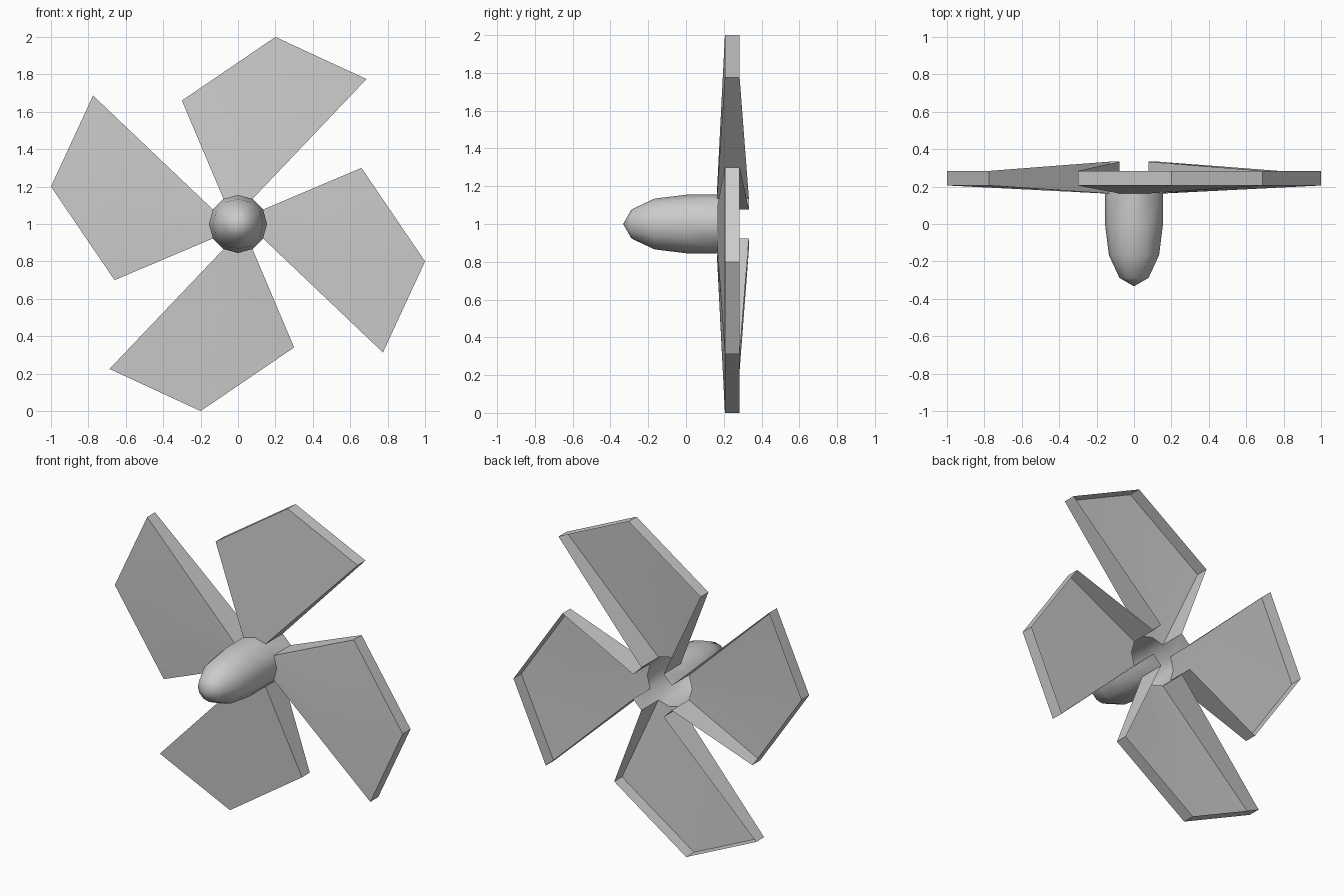
import bpy, bmesh, math
from mathutils import Matrix, Vector

if "Cube" in bpy.data.objects:
    bpy.data.objects.remove(bpy.data.objects["Cube"])

CENTRE = Vector((0, 0, 1))
FRONT_Y, BACK_Y, RADIUS = 0.163, 0.333, 0.155


def finish(bm, name):
    mesh = bpy.data.meshes.new(name)
    bm.to_mesh(mesh)
    bm.free()
    ob = bpy.data.objects.new(name, mesh)
    bpy.context.collection.objects.link(ob)
    bpy.ops.object.select_all(action='DESELECT')
    ob.select_set(True)
    bpy.context.view_layer.objects.active = ob
    bpy.ops.object.shade_smooth_by_angle(angle=math.radians(35))


def extrude_rim(bm, edges, depth):
    new = bmesh.ops.extrude_edge_only(bm, edges=edges)['geom']
    bmesh.ops.translate(bm, vec=(0, 0, -depth),
                        verts=[g for g in new if isinstance(g, bmesh.types.BMVert)])
    faces = [g for g in new if isinstance(g, bmesh.types.BMFace)]
    low = min(v.co.z for v in bm.verts)
    rim = [e for e in bm.edges if all(v.co.z < low + 0.001 for v in e.verts)]
    return faces, rim


# Hub: stretched half sphere nose with an open sleeve behind it
bm = bmesh.new()
bmesh.ops.create_uvsphere(bm, u_segments=12, v_segments=6, radius=1)
bmesh.ops.delete(bm, geom=[v for v in bm.verts if v.co.z < -0.01], context='VERTS')
bmesh.ops.scale(bm, vec=(RADIUS, RADIUS, 0.333), verts=bm.verts)
_, rim = extrude_rim(bm, [e for e in bm.edges if e.is_boundary], FRONT_Y)
# Rear ring: only the four panels between the blades remain
ring, _ = extrude_rim(bm, rim, BACK_Y - FRONT_Y)
blade_gaps = [f for f in ring
              if abs(abs(f.calc_center_median().x) - abs(f.calc_center_median().y)) > 0.01]
bmesh.ops.delete(bm, geom=blade_gaps, context='FACES')
bmesh.ops.recalc_face_normals(bm, faces=bm.faces)
bm.transform(Matrix.Translation(CENTRE) @ Matrix.Rotation(math.pi / 2, 4, 'X'))
finish(bm, "hub")

# Blade outline (x, z from the centre, front y, back y): deep root, thin tip
RX, RZ = RADIUS * math.sin(math.pi / 6), RADIUS * math.cos(math.pi / 6)
TIP = (0.206, 0.284)
ROOT = (FRONT_Y, BACK_Y)
OUTLINE = [(-RX, RZ, *ROOT), (0, RADIUS, *ROOT), (RX, RZ, *ROOT),
           (0.687, 0.775, *TIP), (0.2, 1.0, *TIP), (-0.3, 0.66, *TIP)]


def blade(index):
    bm = bmesh.new()
    front = [bm.verts.new((x, f, z)) for x, z, f, b in OUTLINE]
    for ids in ((0, 1, 4, 5), (1, 2, 3, 4)):
        bm.faces.new([front[i] for i in ids])
    # side walls; the back and the root stay open
    back = {i: bm.verts.new((OUTLINE[i][0], OUTLINE[i][3], OUTLINE[i][1]))
            for i in (2, 3, 4, 5, 0)}
    for i, j in ((2, 3), (3, 4), (4, 5), (5, 0)):
        bm.faces.new((front[j], front[i], back[i], back[j]))
    bmesh.ops.recalc_face_normals(bm, faces=bm.faces)
    bm.faces.ensure_lookup_table()
    if bm.faces[0].normal.y > 0:
        bmesh.ops.reverse_faces(bm, faces=bm.faces)
    bm.transform(Matrix.Translation(CENTRE) @ Matrix.Rotation(index * math.pi / 2, 4, 'Y'))
    finish(bm, f"blade_{index + 1}")


# Four blades around the hub
for n in range(4):
    blade(n)
